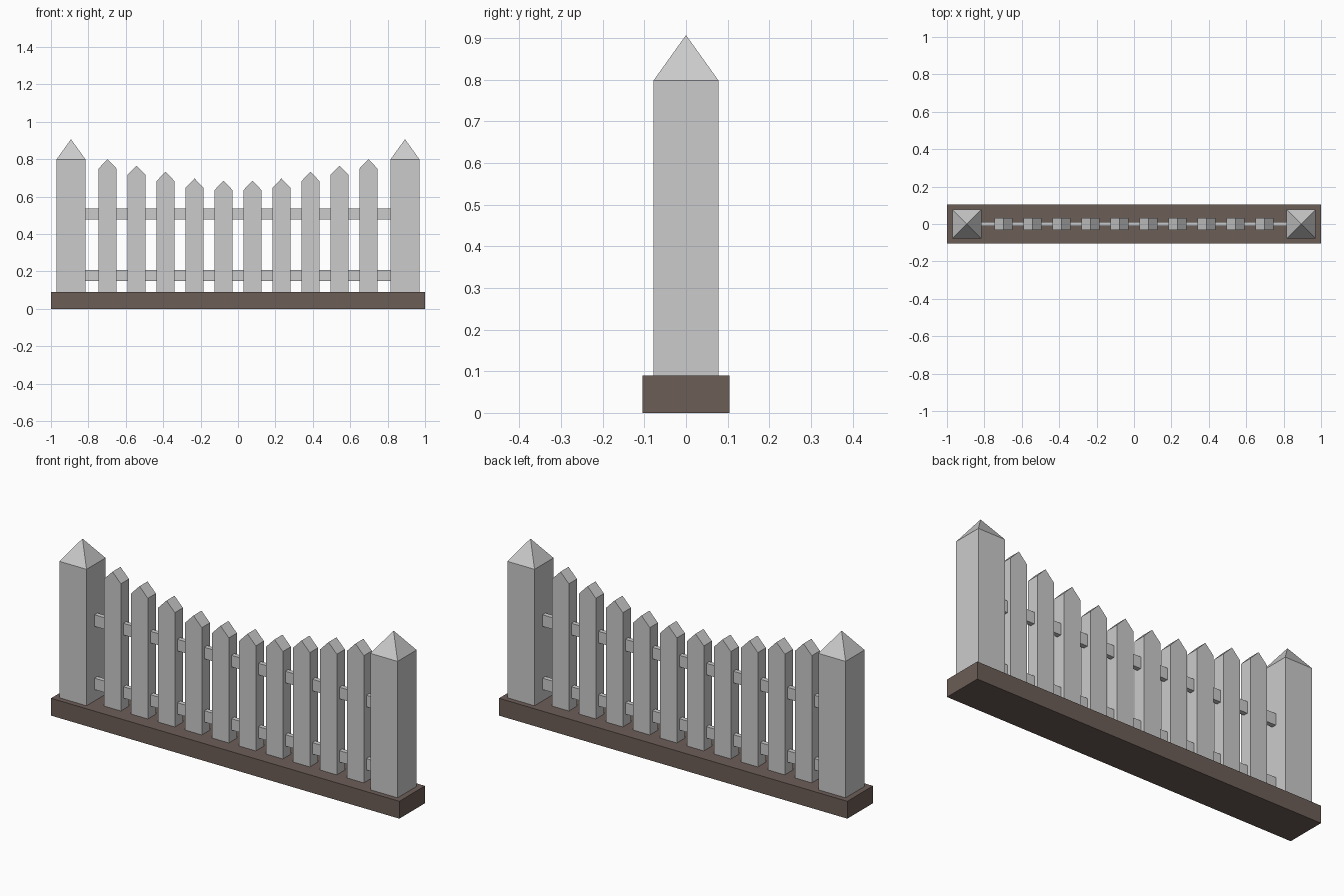
import bpy, bmesh

if "Cube" in bpy.data.objects:
    bpy.data.objects.remove(bpy.data.objects["Cube"])


def make_object(name, verts, faces):
    mesh = bpy.data.meshes.new(name)
    mesh.from_pydata(verts, [], faces)
    bm = bmesh.new()
    bm.from_mesh(mesh)
    bmesh.ops.recalc_face_normals(bm, faces=bm.faces)
    bm.to_mesh(mesh)
    bm.free()
    obj = bpy.data.objects.new(name, mesh)
    bpy.context.collection.objects.link(obj)
    return obj


def box(name, x, y, z0, z1):
    bpy.ops.mesh.primitive_cube_add(size=1, location=(0, 0, (z0 + z1) / 2))
    obj = bpy.context.object
    obj.name = name
    obj.scale = (2 * x, 2 * y, z1 - z0)
    return obj


def post(name, cx, h, z0, z1, tip):
    # square shaft with a pyramid cap
    ring = [(-h, -h), (h, -h), (h, h), (-h, h)]
    verts = [(cx + x, y, z) for z in (z0, z1) for x, y in ring] + [(cx, 0, tip)]
    faces = [(0, 1, 2, 3)]
    for i in range(4):
        j = (i + 1) % 4
        faces += [(i, j, 4 + j, 4 + i), (4 + i, 4 + j, 8)]
    return make_object(name, verts, faces)


def picket(name, cx, w, d, z0, tip):
    # pointed board profile extruded through its thickness
    s = tip - 0.05
    profile = [(-w, z0), (w, z0), (w, s), (0, tip), (-w, s)]
    verts = [(cx + x, y, z) for y in (-d, d) for x, z in profile]
    faces = [tuple(range(5)), tuple(range(5, 10))]
    faces += [(i, (i + 1) % 5, 5 + (i + 1) % 5, 5 + i) for i in range(5)]
    return make_object(name, verts, faces)


# brown base
base = box("base", 1.0, 0.105, 0, 0.09)
brown = bpy.data.materials.new("brown")
brown.diffuse_color = (0.15, 0.11, 0.095, 1)
brown.use_nodes = True
brown.node_tree.nodes["Principled BSDF"].inputs["Base Color"].default_value = brown.diffuse_color
base.data.materials.append(brown)

# rails between the posts
box("lower_rail", 0.83, 0.012, 0.149, 0.208)
box("upper_rail", 0.83, 0.012, 0.477, 0.537)

# end posts and mirrored pickets, lowest in the middle
tips = [0.685, 0.697, 0.733, 0.766, 0.80]
for side, label in ((-1, "left"), (1, "right")):
    post(f"{label}_post", side * 0.893, 0.078, 0.09, 0.798, 0.907)
    for i, tip in enumerate(tips):
        picket(f"{label}_picket_{i + 1}", side * (0.0775 + 0.155 * i),
               0.048, 0.033, 0.09, tip)
